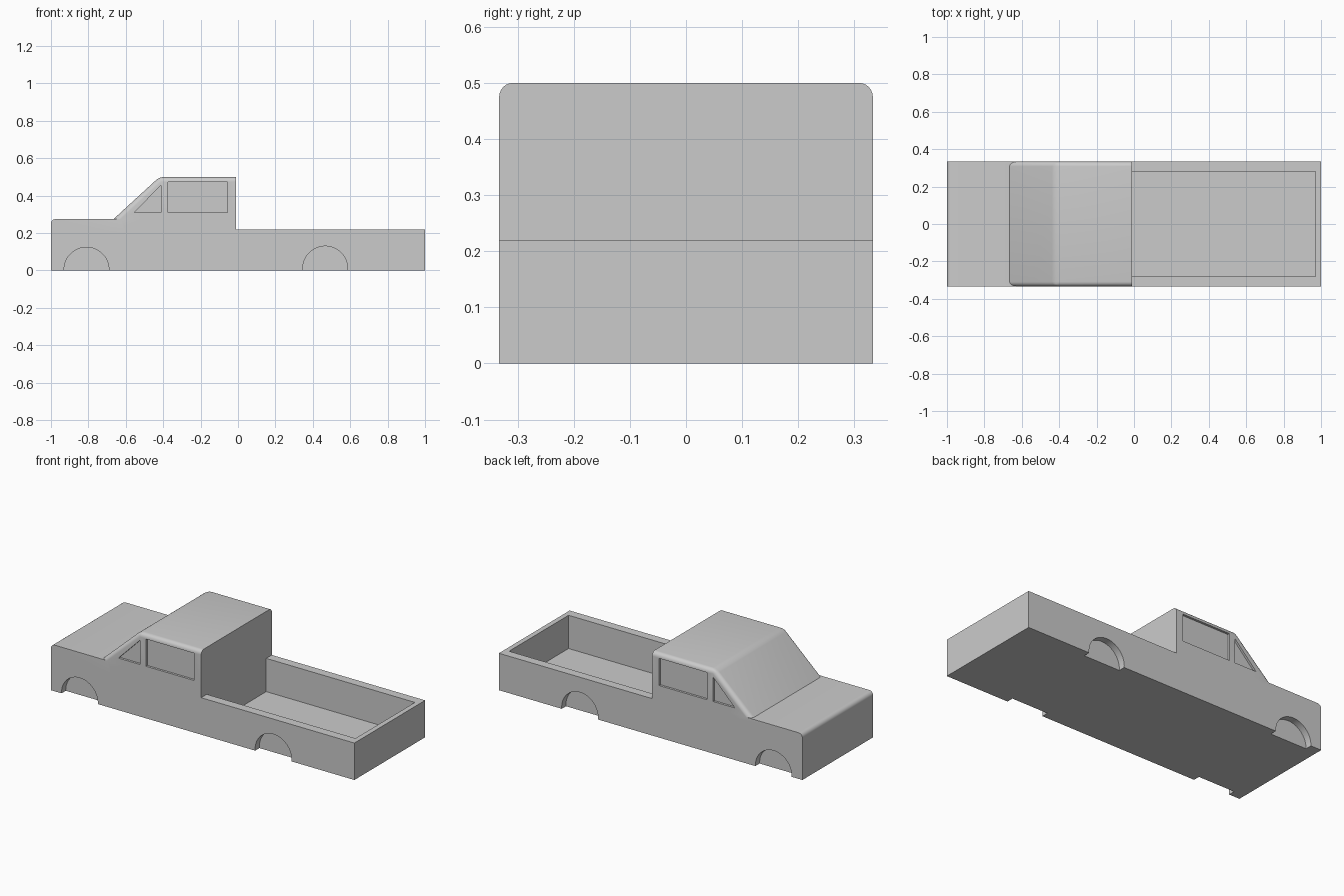
import bpy, bmesh, math

if "Cube" in bpy.data.objects:
    bpy.data.objects.remove(bpy.data.objects["Cube"])

HALF_W = 0.333


def prism(name, pts, y0, y1, bevel_test=None, radius=0.025):
    """Extrude an x-z outline from y0 to y1, rounding the edges that pass the test."""
    bm = bmesh.new()
    face = bm.faces.new([bm.verts.new((x, y0, z)) for x, z in pts])
    ext = bmesh.ops.extrude_face_region(bm, geom=[face])
    for v in ext["geom"]:
        if isinstance(v, bmesh.types.BMVert):
            v.co.y = y1
    bmesh.ops.recalc_face_normals(bm, faces=bm.faces)
    if bevel_test:
        edges = [e for e in bm.edges if bevel_test(e.verts[0].co, e.verts[1].co)]
        bmesh.ops.bevel(bm, geom=edges, offset=radius, segments=6, profile=0.5,
                        affect='EDGES', clamp_overlap=True)
    mesh = bpy.data.meshes.new(name)
    bm.to_mesh(mesh)
    bm.free()
    ob = bpy.data.objects.new(name, mesh)
    bpy.context.collection.objects.link(ob)
    return ob


def boolean(target, tool, operation):
    """Apply a boolean and discard the tool object."""
    tool.hide_render = True
    mod = target.modifiers.new("bool", 'BOOLEAN')
    mod.operation, mod.solver, mod.object = operation, 'EXACT', tool
    bpy.context.view_layer.objects.active = target
    bpy.ops.object.modifier_apply(modifier=mod.name)
    bpy.data.objects.remove(tool, do_unlink=True)


# Lower body with hood and load bed; the hood's front edge is rounded
body = prism("truck_body",
             [(-1, 0), (1, 0), (1, 0.22), (-0.01, 0.22), (-0.01, 0.275), (-1, 0.275)],
             -HALF_W, HALF_W,
             lambda a, b: a.x < -0.99 and b.x < -0.99 and a.z > 0.27 and b.z > 0.27)

# Cab with sloped windscreen; roof sides, pillars and brow are rounded
cab = prism("cab",
            [(-0.747, 0.2), (-0.01, 0.2), (-0.01, 0.5), (-0.42, 0.5)],
            -HALF_W, HALF_W,
            lambda a, b: max(a.z, b.z) > 0.49 and max(abs(a.x + 0.42), abs(b.x + 0.42)) < 0.45
            and min(abs(a.x + 0.42), abs(b.x + 0.42)) < 0.01)
boolean(body, cab, 'UNION')

# Open load bed
bed = prism("bed_cutter", [(-0.01, 0.022), (0.97, 0.022), (0.97, 0.4), (-0.01, 0.4)], -0.28, 0.28)
boolean(body, bed, 'DIFFERENCE')


def circle(cx, cz, r, n=64):
    return [(cx + r * math.cos(2 * math.pi * i / n), cz + r * math.sin(2 * math.pi * i / n))
            for i in range(n)]


# Wheel arches and side windows, recessed on both sides
recesses = [
    ("front_arch", circle(-0.81, 0.004, 0.12), 0.04),
    ("rear_arch", circle(0.466, 0.01, 0.12), 0.04),
    ("door_window", [(-0.373, 0.31), (-0.056, 0.31), (-0.056, 0.472), (-0.373, 0.472)], 0.013),
    ("quarter_window", [(-0.555, 0.31), (-0.412, 0.31), (-0.412, 0.455)], 0.013),
]
for side in (-1, 1):
    for name, pts, depth in recesses:
        boolean(body, prism(name, pts, side * (HALF_W - depth), side * 0.4), 'DIFFERENCE')

# Smooth the rounded edges, keep the rest crisp
bpy.ops.object.select_all(action='DESELECT')
body.select_set(True)
bpy.context.view_layer.objects.active = body
bpy.ops.object.shade_smooth_by_angle(angle=math.radians(30))
